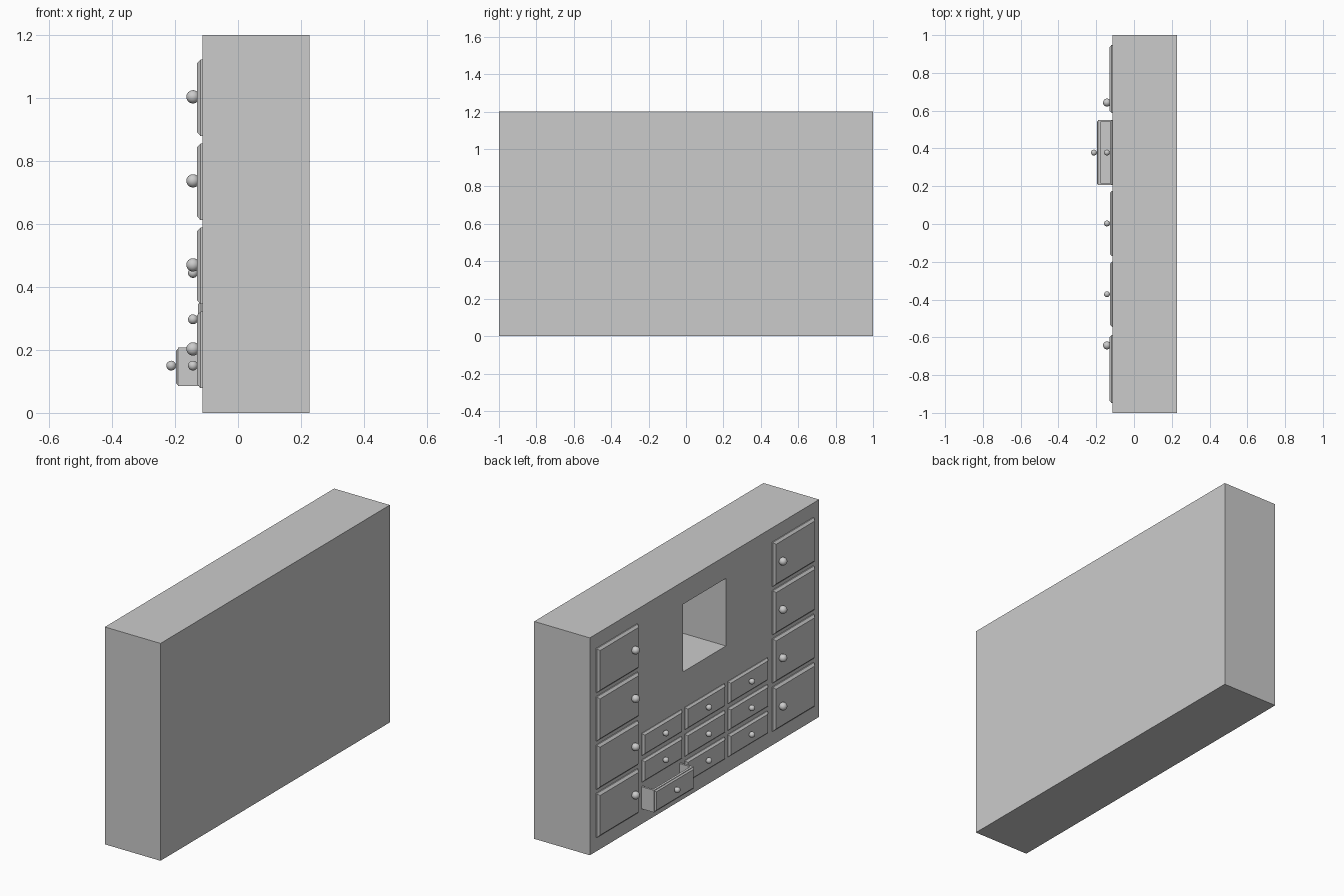
import bpy, bmesh

if "Cube" in bpy.data.objects:
    bpy.data.objects.remove(bpy.data.objects["Cube"])

FACE = -0.113   # plane of the cabinet front, which looks along -x


def box(name, x0, x1, y0, y1, z0, z1):
    bm = bmesh.new()
    bmesh.ops.create_cube(bm, size=1)
    for v in bm.verts:
        v.co = (x1 if v.co.x > 0 else x0,
                y1 if v.co.y > 0 else y0,
                z1 if v.co.z > 0 else z0)
    return finish(bm, name)


def finish(bm, name):
    bmesh.ops.recalc_face_normals(bm, faces=bm.faces)
    me = bpy.data.meshes.new(name)
    bm.to_mesh(me)
    bm.free()
    ob = bpy.data.objects.new(name, me)
    bpy.context.collection.objects.link(ob)
    return ob


def cut(target, cutter):
    mod = target.modifiers.new("cut", 'BOOLEAN')
    mod.object = cutter
    mod.solver = 'EXACT'
    cutter.hide_render = True
    cutter.hide_set(True)


def panel(name, y, z, w, h, back, front, inset=0.012, chamfer=0.011):
    """Rectangular front with a chamfered border."""
    bm = bmesh.new()
    rings = []
    for x, i in ((back, 0), (front + chamfer, 0), (front, inset)):
        a, b = w / 2 - i, h / 2 - i
        rings.append([bm.verts.new((x, y + sy * a, z + sz * b))
                      for sy, sz in ((-1, -1), (1, -1), (1, 1), (-1, 1))])
    for r, s in zip(rings, rings[1:]):
        for k in range(4):
            bm.faces.new((r[k], r[(k + 1) % 4], s[(k + 1) % 4], s[k]))
    bm.faces.new(rings[0])
    bm.faces.new(rings[-1])
    return finish(bm, name)


def knob(name, x, y, z, r):
    bpy.ops.mesh.primitive_uv_sphere_add(segments=32, ring_count=16, radius=r, location=(x, y, z))
    bpy.context.object.name = name
    bpy.ops.object.shade_smooth()


# cabinet body with the square niche
body = box("cabinet_body", FACE, 0.227, -1, 1, 0, 1.2)
cut(body, box("niche_cutter", -0.3, 0.2, -0.187, 0.187, 0.702, 1.075))

# two columns of four doors, knobs towards the middle
for side, label in ((1, "left"), (-1, "right")):
    for row in range(4):
        z = 0.2 + row * 0.2667
        panel(f"door_{label}_{row}", side * 0.768, z, 0.36, 0.243, FACE + 0.002, -0.13)
        knob(f"door_knob_{label}_{row}", -0.143, side * 0.643, z + 0.003, 0.021)

# three by three drawers, the lowest left one pulled out
for col in range(3):
    for row in range(3):
        y, z = 0.378 - col * 0.375, 0.146 + row * 0.147
        pull = 0.07 if (col, row) == (0, 0) else 0
        panel(f"drawer_front_{col}_{row}", y, z, 0.345, 0.122, FACE + 0.002 - pull, -0.127 - pull, 0.01, 0.01)
        knob(f"drawer_knob_{col}_{row}", -0.143 - pull + 0.001 * bool(pull), y, z + 0.004, 0.0155)
        if pull:
            tray = box("open_drawer_box", -0.19, FACE + 0.01, y - 0.1725, y + 0.1725, z - 0.061, z + 0.061)
            cut(tray, box("drawer_cutter", -0.177, FACE + 0.05, y - 0.161, y + 0.161, z - 0.049, z + 0.2))
